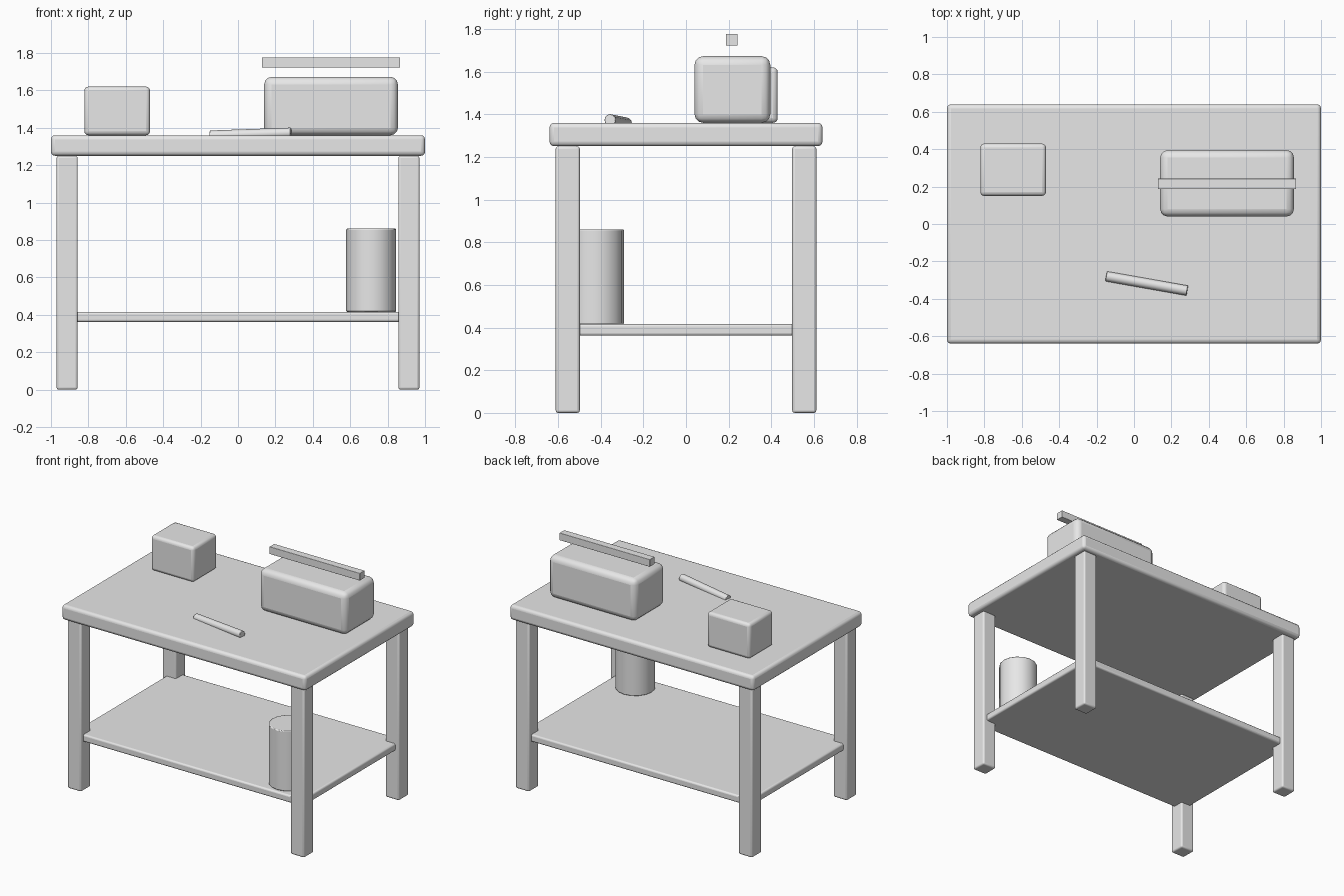
import bpy
from math import radians

if "Cube" in bpy.data.objects:
    bpy.data.objects.remove(bpy.data.objects["Cube"], do_unlink=True)

grey = bpy.data.materials.new("plain_grey")
grey.use_nodes = True
grey.diffuse_color = (0.8, 0.8, 0.8, 1)
grey.node_tree.nodes["Principled BSDF"].inputs["Base Color"].default_value = (0.8, 0.8, 0.8, 1)


def finish(name, bevel, segments=3):
    """Name, colour, bevel and smooth the active object."""
    ob = bpy.context.object
    ob.name = name
    ob.data.materials.append(grey)
    bpy.ops.object.transform_apply(location=False, rotation=False, scale=True)
    if bevel:
        mod = ob.modifiers.new("rounded_edges", "BEVEL")
        mod.width = bevel
        mod.segments = segments
        mod.limit_method = "ANGLE"
        mod.angle_limit = radians(40)
    bpy.ops.object.shade_smooth_by_angle(angle=radians(35))
    return ob


def box(name, x, y, z, bevel):
    """Rounded box from its (min, max) extents on each axis."""
    spans = (x, y, z)
    bpy.ops.mesh.primitive_cube_add(size=1, location=[(a + b) / 2 for a, b in spans])
    bpy.context.object.scale = [b - a for a, b in spans]
    return finish(name, bevel)


# Table
box("table_top", (-1, 1), (-0.64, 0.64), (1.25, 1.36), 0.022)
box("lower_shelf", (-0.94, 0.94), (-0.585, 0.585), (0.362, 0.416), 0.012)
for side, sx in (("right", -1), ("left", 1)):
    for end, sy in (("front", -1), ("back", 1)):
        box(f"{end}_{side}_leg", sorted((sx * 0.857, sx * 0.97)),
            sorted((sy * 0.498, sy * 0.611)), (0, 1.25), 0.012)

# Toolbox with its floating handle bar
box("toolbox", (0.14, 0.855), (0.04, 0.395), (1.36, 1.672), 0.04)
box("toolbox_handle", (0.127, 0.867), (0.187, 0.242), (1.722, 1.776), 0.002)

# Small box
box("small_box", (-0.822, -0.47), (0.15, 0.43), (1.36, 1.62), 0.022)

# Canister on the shelf
bpy.ops.mesh.primitive_cylinder_add(vertices=16, radius=0.134, depth=0.445,
                                    location=(0.712, -0.425, 0.638))
finish("canister", 0.006, 2)

# Rod lying slightly tilted on the top
bpy.ops.mesh.primitive_cylinder_add(vertices=12, radius=0.027, depth=0.44,
                                    location=(0.068, -0.318, 1.366),
                                    rotation=(0, radians(88), radians(-10)))
finish("rod", 0.003, 2)
